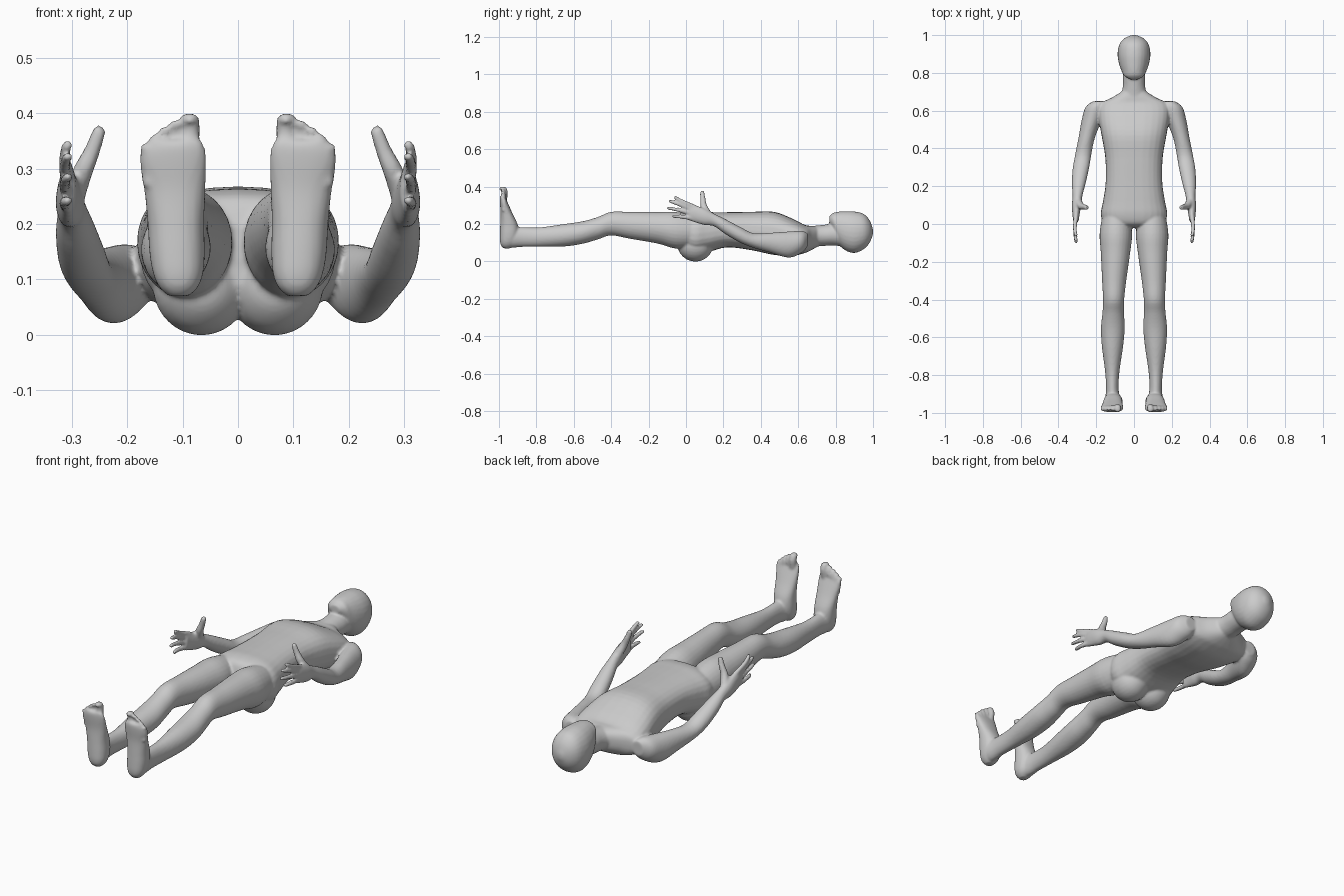
import bpy, bmesh, math
from mathutils import Vector

bm = bmesh.new()


def spline(rows, steps=4):
    """Catmull-Rom interpolation of rows of numbers."""
    out = []
    for i in range(len(rows) - 1):
        a, b = rows[max(i - 1, 0)], rows[i]
        c, d = rows[i + 1], rows[min(i + 2, len(rows) - 1)]
        for k in range(steps):
            t = k / steps
            out.append([0.5 * (2 * q + (r - p) * t + (2 * p - 5 * q + 4 * r - s) * t * t
                               + (3 * q - p - 3 * r + s) * t ** 3)
                        for p, q, r, s in zip(a, b, c, d)])
    return out + [list(rows[-1])]


def skin(rings):
    """Closed surface through rings of points."""
    vs = [[bm.verts.new(p) for p in r] for r in rings]
    n = len(vs[0])
    for a, b in zip(vs, vs[1:]):
        for i in range(n):
            bm.faces.new((a[i], a[(i + 1) % n], b[(i + 1) % n], b[i]))
    bm.faces.new(vs[0][::-1])
    bm.faces.new(vs[-1])


def loft(rows, side=1, axis='y', power=2.0, n=28):
    """rows: along-axis position, centre u, centre v, radius u, radius v."""
    rings = []
    for w, u, v, ru, rv in spline(rows):
        ring = []
        for i in range(n):
            t = 2 * math.pi * i / n
            c, s = math.cos(t), math.sin(t)
            a = u + ru * math.copysign(abs(c) ** (2 / power), c)
            b = v + rv * math.copysign(abs(s) ** (2 / power), s)
            ring.append((side * a, w, b) if axis == 'y' else (side * a, b, w))
        rings.append(ring)
    skin(rings)


def trunk(rows, power=2.0):
    """rows: y, half width, lowest z, highest z."""
    loft([(y, 0, (lo + hi) / 2, w, (hi - lo) / 2) for y, w, lo, hi in rows], power=power)


def digit(points, r0, r1, side):
    """Rounded tapering tube for fingers and toes."""
    pts = [Vector(p) for p in spline(points, 5)]
    d = (pts[-1] - pts[0]).normalized()
    u = d.orthogonal().normalized()
    v = d.cross(u)
    rad = [r0 + (r1 - r0) * i / (len(pts) - 1) for i in range(len(pts))]
    tip = pts[-1]
    pts[-1] = tip - d * r1
    for k in (30, 60, 85):
        a = math.radians(k)
        pts.append(tip - d * r1 * (1 - math.sin(a)))
        rad.append(r1 * math.cos(a))
    rings = []
    for p, r in zip(pts, rad):
        ring = [p + r * (u * math.cos(t) + v * math.sin(t))
                for t in [2 * math.pi * i / 12 for i in range(12)]]
        rings.append([(side * q.x, q.y, q.z) for q in ring])
    skin(rings)


# torso
trunk([(.705, .06, .08, .185), (.67, .115, .06, .19), (.635, .18, .045, .195),
       (.57, .188, .03, .228), (.47, .172, .035, .265), (.35, .152, .06, .265),
       (.22, .15, .075, .263), (.12, .164, .05, .263), (.05, .176, .035, .262),
       (0, .15, .06, .245), (-.02, .07, .09, .2)], 2.5)
# neck
trunk([(.64, .085, .07, .19), (.68, .07, .078, .19), (.73, .059, .082, .195),
       (.78, .058, .085, .2), (.85, .055, .08, .2)])
# head
trunk([(.766, .025, .205, .24), (.785, .052, .17, .258), (.81, .066, .1, .265),
       (.85, .08, .06, .268), (.90, .087, .045, .267), (.95, .078, .065, .254),
       (.982, .052, .1, .22), (1.0, .012, .145, .172)], 2.1)

for s in (-1, 1):
    # buttock
    loft([(.05 + .095 * math.sin(a), .066, .09, .088 * math.cos(a), .091 * math.cos(a))
          for a in [math.radians(k) for k in (-85, -60, -30, 0, 30, 60, 85)]], s)
    # leg
    loft([(.06, .095, .16, .07, .08), (-.05, .096, .166, .086, .098),
          (-.15, .098, .18, .078, .085), (-.3, .105, .193, .064, .072),
          (-.4, .108, .202, .056, .063), (-.47, .11, .178, .057, .06),
          (-.55, .112, .155, .063, .06), (-.65, .114, .14, .056, .06),
          (-.78, .115, .13, .038, .052), (-.87, .115, .13, .033, .052),
          (-.93, .112, .128, .04, .055), (-.97, .11, .12, .036, .042)], s)
    # foot
    loft([(.07, .107, -.958, .018, .018), (.085, .107, -.955, .034, .034),
          (.11, .108, -.95, .045, .045), (.15, .11, -.945, .05, .05),
          (.2, .112, -.947, .051, .046), (.26, .114, -.96, .055, .031),
          (.31, .117, -.973, .06, .022), (.335, .116, -.979, .057, .017),
          (.35, .112, -.982, .046, .012)], s, 'z', 2.3)
    # toes
    for x, z, r in ((.086, .401, .019), (.113, .388, .0115), (.133, .376, .011),
                    (.151, .362, .0105), (.167, .346, .0105)):
        digit([(x * .9 + .012, -.975, z - .075), (x, -.97, z - .03), (x, -.983, z)],
              r, r * .85, s)
    # arm and palm
    loft([(.65, .185, .115, .03, .035), (.62, .2, .105, .056, .058),
          (.55, .224, .09, .053, .07), (.45, .252, .1, .043, .053),
          (.36, .27, .112, .043, .039), (.29, .282, .142, .043, .042),
          (.21, .293, .186, .036, .04), (.15, .299, .222, .026, .034),
          (.1, .304, .238, .025, .044), (.05, .307, .254, .019, .046),
          (.015, .307, .262, .014, .043)], s)
    # fingers
    for bz, ty, tz in ((.294, -.065, .347), (.274, -.095, .325),
                       (.253, -.103, .287), (.233, -.075, .243)):
        digit([(.306, .05, bz - .004), (.313, -.02, (bz + tz) / 2), (.307, ty, tz)],
              .0125, .009, s)
    # thumb
    digit([(.3, .125, .24), (.28, .095, .295), (.262, .09, .335), (.247, .085, .378)],
          .022, .011, s)

bmesh.ops.recalc_face_normals(bm, faces=bm.faces)
mesh = bpy.data.meshes.new("body")
bm.to_mesh(mesh)
bm.free()
body = bpy.data.objects.new("body", mesh)
bpy.context.collection.objects.link(body)
bpy.context.view_layer.objects.active = body
body.select_set(True)

# fuse the parts into one smooth skin
rm = body.modifiers.new("fuse", 'REMESH')
rm.mode = 'VOXEL'
rm.voxel_size = .006
rm.use_smooth_shade = True
sm = body.modifiers.new("relax", 'SMOOTH')
sm.factor = .5
sm.iterations = 4
for name in ("fuse", "relax"):
    bpy.ops.object.modifier_apply(modifier=name)
bpy.ops.object.shade_smooth()
